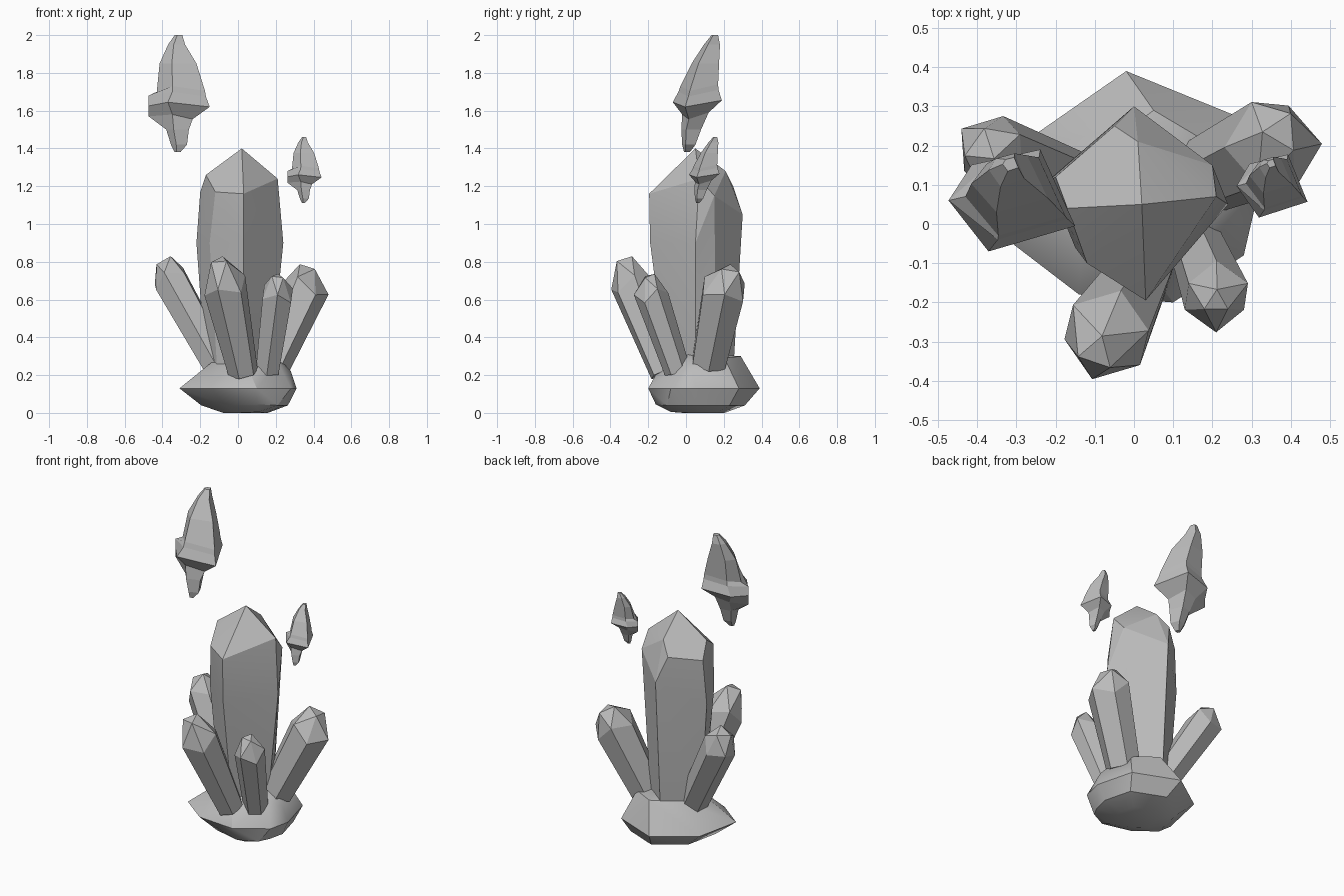
import bpy, bmesh, math
from mathutils import Vector

if "Cube" in bpy.data.objects:
    bpy.data.objects.remove(bpy.data.objects["Cube"])

stone = bpy.data.materials.new("grey_stone")
stone.diffuse_color = (0.5, 0.5, 0.5, 1)
stone.use_nodes = True
stone.node_tree.nodes["Principled BSDF"].inputs["Base Color"].default_value = stone.diffuse_color


def finish(name, bm, smooth=0):
    bmesh.ops.recalc_face_normals(bm, faces=bm.faces)
    me = bpy.data.meshes.new(name)
    bm.to_mesh(me)
    bm.free()
    me.materials.append(stone)
    ob = bpy.data.objects.new(name, me)
    bpy.context.collection.objects.link(ob)
    if smooth:
        bpy.ops.object.select_all(action='DESELECT')
        ob.select_set(True)
        bpy.context.view_layer.objects.active = ob
        bpy.ops.object.shade_smooth_by_angle(angle=math.radians(smooth))
    return ob


def hull(name, points, smooth=0):
    """Faceted convex stone around a handful of corner points."""
    bm = bmesh.new()
    for p in points:
        bm.verts.new(p)
    bmesh.ops.convex_hull(bm, input=bm.verts[:])
    loose = [v for v in bm.verts if not v.link_faces]
    bmesh.ops.delete(bm, geom=loose, context='VERTS')
    bmesh.ops.dissolve_limit(bm, angle_limit=math.radians(4),
                             verts=bm.verts[:], edges=bm.edges[:])
    return finish(name, bm, smooth)


def crystal(name, foot, shoulder, tip, r0, r1, r2, turn):
    """Leaning six-sided crystal that widens upward and ends in a blunt tip."""
    a, b, t = Vector(foot), Vector(shoulder), Vector(tip)
    axis = (b - a).normalized()
    u = axis.cross(Vector((0, 1, 0))).normalized()
    v = axis.cross(u)
    pts = []
    for i in range(6):
        ang = math.radians(turn + 60 * i)
        d = u * math.cos(ang) + v * math.sin(ang)
        rise = axis * (0.025 if i % 2 else -0.025)
        pts += [a + d * r0, b + d * r1 + rise]
        if i % 2 == 0:
            pts.append(t + d * r2)
    return hull(name, pts)


# Rock base: rim outline scaled into bottom, lower and upper rings
rim = [(-0.02, 0.39), (0.25, 0.28), (0.31, 0.05), (0.28, -0.08),
       (0.1, -0.2), (-0.14, -0.18), (-0.31, -0.05), (-0.25, 0.23)]
base = []
for z, s, cx, tilt in ((0, 0.38, 0.04, 0), (0.04, 0.74, 0.035, 0),
                       (0.13, 1, 0, 0), (0.27, 0.6, 0.045, 0.07)):
    base += [(cx + x * s, 0.09 + (y - 0.09) * s, z + tilt * y) for x, y in rim]
base += [(0.13, 0.02, 0.32), (0.06, -0.15, 0.22), (0.28, 0.04, 0.22),
         (0.1, -0.16, 0.045), (0.21, -0.1, 0.04), (0.11, -0.08, 0.005),
         (0.05, 0.29, 0.3)]
hull("rock_base", base, 30)

# Tall central crystal: foot ring, widest ring, shoulder corners, tip
main = [(x, y, 0.22) for x, y in ((0.03, -0.1), (0.17, 0.05), (0.13, 0.16),
                                  (0, 0.25), (-0.17, 0.1), (-0.11, -0.02))]
main += [(x, y, 0.9) for x, y in ((0.03, -0.19), (0.24, 0.05), (0.19, 0.155),
                                  (0, 0.285), (-0.22, 0.11), (-0.15, -0.06))]
main += [(0.03, -0.195, 1.16), (0.21, 0.07, 1.24), (0.2, 0.15, 1.15),
         (0, 0.3, 1.05), (-0.2, 0.12, 1.17), (-0.17, 0.04, 1.26),
         (-0.12, -0.1, 1.17), (0.01, 0.21, 1.28), (-0.05, 0.25, 1.2),
         (0.02, 0.05, 1.4)]
hull("main_crystal", main, 12)

# Smaller crystals leaning outward
crystal("front_crystal", (0.028, -0.112, 0.21), (-0.07, -0.283, 0.675),
        (-0.095, -0.33, 0.81), 0.08, 0.118, 0.05, 10)
crystal("left_crystal", (-0.1, 0.08, 0.24), (-0.362, 0.182, 0.71),
        (-0.39, 0.195, 0.805), 0.085, 0.1, 0.05, 25)
crystal("right_crystal", (0.18, 0.12, 0.26), (0.355, 0.2, 0.655),
        (0.378, 0.235, 0.765), 0.1, 0.125, 0.055, 0)
crystal("small_crystal", (0.155, -0.045, 0.22), (0.21, -0.185, 0.63),
        (0.21, -0.2, 0.725), 0.07, 0.088, 0.035, 30)

# Floating shards: one five-sided outline fitted into a stack of boxes
outline = [(0, 0.5), (0.33, 0), (1, 0.25), (0.73, 1), (0.2, 0.85)]
levels = [  # z, x range, y range
    (1.38, -0.335, -0.305, -0.01, 0.02), (1.42, -0.355, -0.27, -0.02, 0.05),
    (1.5, -0.38, -0.26, -0.025, 0.08), (1.57, -0.40, -0.24, -0.02, 0.12),
    (1.635, -0.48, -0.15, -0.07, 0.19), (1.69, -0.435, -0.17, -0.04, 0.172),
    (1.72, -0.43, -0.175, -0.03, 0.17),
    (1.85, -0.415, -0.22, 0.03, 0.175), (1.95, -0.37, -0.28, 0.095, 0.18),
    (2.0, -0.335, -0.295, 0.135, 0.17)]


def shard(name, scale, centre):
    c0, c1, s = Vector((-0.315, 0.06, 1.69)), Vector(centre), Vector(scale)
    bm = bmesh.new()
    rings = []
    for z, x0, x1, y0, y1 in levels:
        ring = []
        for i, (u, v) in enumerate(outline):
            dz = (-0.02, 0.01, -0.015, 0.02, 0)[i] if 1.5 < z < 1.8 else 0
            p = Vector((x0 + u * (x1 - x0), y0 + v * (y1 - y0), z + dz))
            # the left corner is a thick upright edge
            if i == 0 and 1.5 < z < 1.7:
                p = Vector((-0.473, 0.06, 1.57 if z < 1.6 else z - 0.01))
            ring.append(bm.verts.new(c1 + (p - c0) * s))
        rings.append(ring)
    for lo, hi in zip(rings, rings[1:]):
        for i in range(5):
            j = (i + 1) % 5
            bm.faces.new((lo[i], lo[j], hi[j], hi[i]))
    bm.faces.new(rings[0])
    bm.faces.new(rings[-1])
    return finish(name, bm)


shard("large_floating_shard", (1, 1, 1), (-0.315, 0.06, 1.69))
shard("small_floating_shard", (0.56, 0.62, 0.56), (0.35, 0.097, 1.286))
